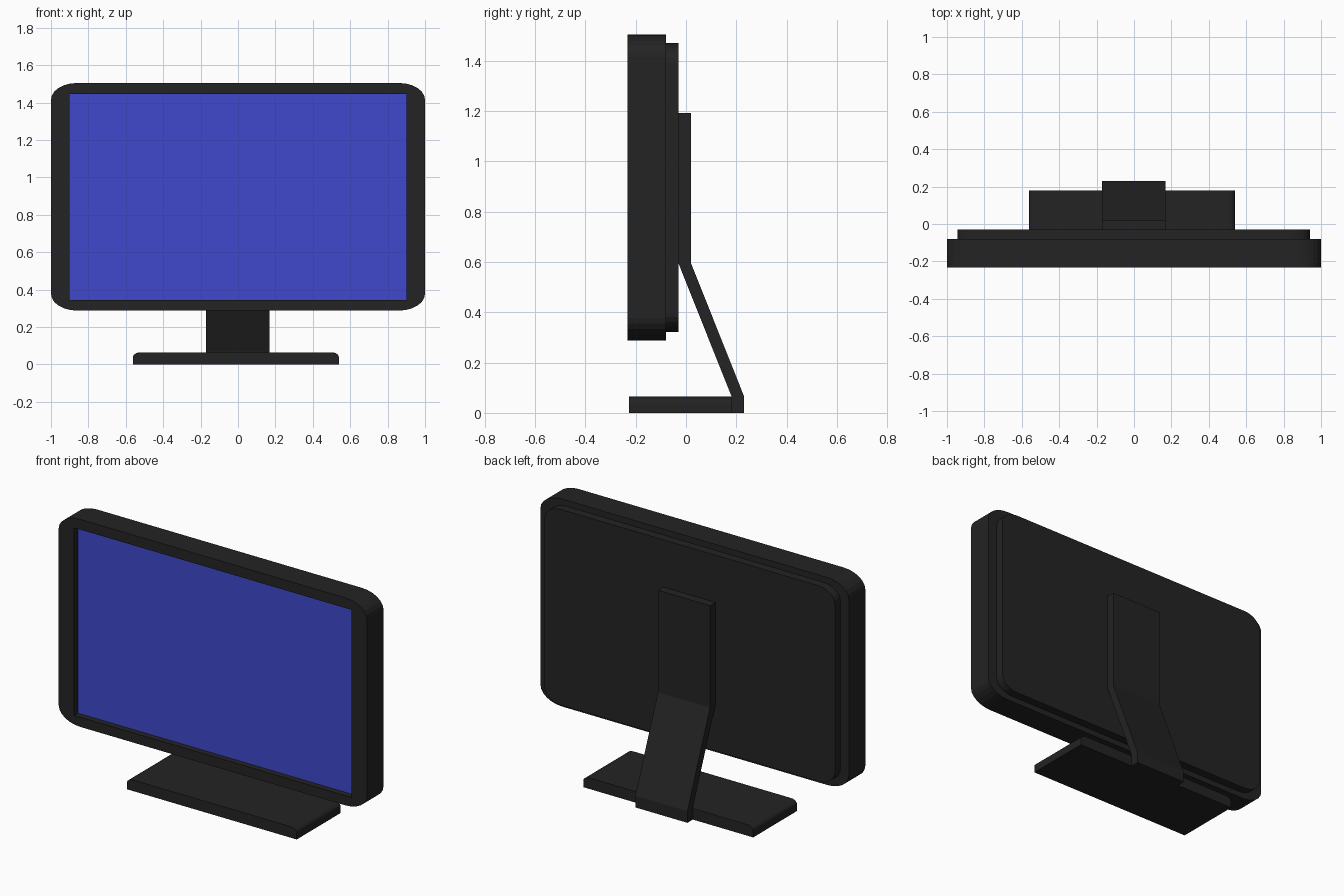
import bpy, bmesh
from math import sin, cos, pi

if "Cube" in bpy.data.objects:
    bpy.data.objects.remove(bpy.data.objects["Cube"])


def material(name, rgb):
    m = bpy.data.materials.new(name)
    m.diffuse_color = (*rgb, 1)
    m.use_nodes = True
    m.node_tree.nodes["Principled BSDF"].inputs["Base Color"].default_value = m.diffuse_color
    return m


BLACK = material("black_plastic", (0.017, 0.017, 0.017))
BLUE = material("screen_blue", (0.05, 0.065, 0.604))


def prism(name, outline, start, end, axis="y", mat=BLACK):
    """Extrude a closed outline along y (outline is x,z) or x (outline is y,z)."""
    place = (lambda p, t: (p[0], t, p[1])) if axis == "y" else (lambda p, t: (t, p[0], p[1]))
    bm = bmesh.new()
    face = bm.faces.new([bm.verts.new(place(p, start)) for p in outline])
    new = bmesh.ops.extrude_face_region(bm, geom=[face])["geom"]
    shift = place((0, 0), end - start)
    bmesh.ops.translate(bm, vec=shift, verts=[g for g in new if isinstance(g, bmesh.types.BMVert)])
    bmesh.ops.recalc_face_normals(bm, faces=bm.faces)
    mesh = bpy.data.meshes.new(name)
    bm.to_mesh(mesh)
    bm.free()
    mesh.materials.append(mat)
    obj = bpy.data.objects.new(name, mesh)
    bpy.context.collection.objects.link(obj)
    return obj


def rounded(x0, x1, z0, z1, rx, rz, seg=6, bottom=True):
    """Rectangle with elliptical corners; bottom corners may stay square."""
    pts = []
    for i, (cx, cz) in enumerate([(x1 - rx, z1 - rz), (x0 + rx, z1 - rz),
                                  (x0 + rx, z0 + rz), (x1 - rx, z0 + rz)]):
        if i > 1 and not bottom:
            pts.append((x0 if i == 2 else x1, z0))
            continue
        for k in range(seg + 1):
            a = (i + k / seg) * pi / 2
            pts.append((cx + rx * cos(a), cz + rz * sin(a)))
    return pts


def rect(x0, x1, z0, z1):
    return [(x0, z0), (x1, z0), (x1, z1), (x0, z1)]


# Bezel housing with a recess cut into its front
housing = prism("housing", rounded(-1, 1, 0.288, 1.505, 0.14, 0.09), -0.233, -0.08)
cutter = prism("recess_cutter", rect(-0.9, 0.9, 0.345, 1.445), -0.3, -0.195)
cutter.hide_render = True
cutter.hide_viewport = True
cut = housing.modifiers.new("recess", "BOOLEAN")
cut.operation = "DIFFERENCE"
cut.solver = "EXACT"
cut.object = cutter

# Display surface
prism("screen", rect(-0.9, 0.9, 0.345, 1.445), -0.198, -0.19, mat=BLUE)

# Stepped rear cover
prism("back_cover", rounded(-0.945, 0.94, 0.322, 1.47, 0.11, 0.08), -0.08, -0.03)

# Bent stand arm, from the rear cover down to the back of the base
prism("stand_arm", [(-0.03, 1.193), (0.02, 1.193), (0.02, 0.595), (0.23, 0.068),
                    (0.23, 0), (0.18, 0), (0.18, 0.068), (-0.03, 0.595)], -0.17, 0.168, axis="x")

# Foot plate with rounded upper ends
prism("base", rounded(-0.562, 0.54, 0, 0.065, 0.04, 0.027, 5, bottom=False), -0.227, 0.18)
